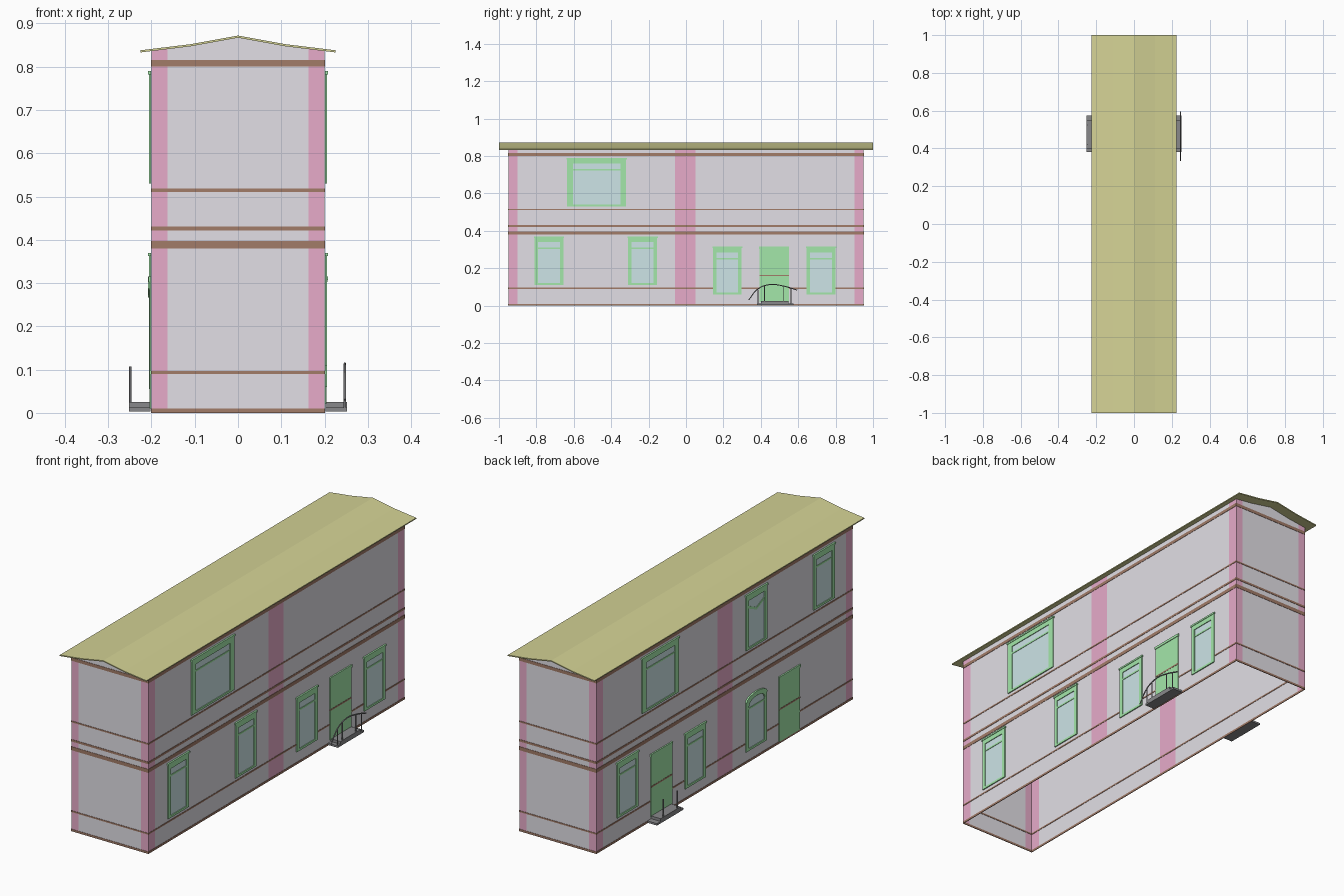
import bpy, bmesh, math

if "Cube" in bpy.data.objects:
    bpy.data.objects.remove(bpy.data.objects["Cube"])


def mat(name, r, g, b):
    m = bpy.data.materials.new(name)
    m.diffuse_color = (r, g, b, 1)
    m.use_nodes = True
    m.node_tree.nodes["Principled BSDF"].inputs["Base Color"].default_value = m.diffuse_color
    return m


PLASTER = mat("plaster", .76, .74, .79)
PINK = mat("pink", .80, .41, .59)
BROWN = mat("brown", .36, .20, .14)
GREEN = mat("green", .37, .80, .40)
GLASS = mat("glass", .61, .78, .80)
OLIVE = mat("olive", .66, .65, .30)
DARK = mat("iron", .25, .25, .26)


def finish(name, bm, material):
    bmesh.ops.recalc_face_normals(bm, faces=bm.faces)
    me = bpy.data.meshes.new(name)
    bm.to_mesh(me)
    bm.free()
    me.materials.append(material)
    ob = bpy.data.objects.new(name, me)
    bpy.context.collection.objects.link(ob)
    return ob


def add_prism(bm, pts, d0, d1, axis):
    """Extrude a 2D outline between d0 and d1 along x (outline y,z) or y (outline x,z)."""
    put = (lambda p, d: (d, p[0], p[1])) if axis == 'x' else (lambda p, d: (p[0], d, p[1]))
    a = [bm.verts.new(put(p, d0)) for p in pts]
    b = [bm.verts.new(put(p, d1)) for p in pts]
    bm.faces.new(a)
    bm.faces.new(b[::-1])
    n = len(pts)
    for i in range(n):
        bm.faces.new((a[i], b[i], b[(i + 1) % n], a[(i + 1) % n]))


def add_box(bm, x0, x1, y0, y1, z0, z1):
    add_prism(bm, [(y0, z0), (y1, z0), (y1, z1), (y0, z1)], x0, x1, 'x')


W, L = .2, .95
ROOF = [(0, .872), (.11, .852), (.225, .838)]


def roof_z(x):
    x = abs(x)
    (x0, z0), (x1, z1) = (ROOF[0], ROOF[1]) if x < .11 else (ROOF[1], ROOF[2])
    return z0 + (z1 - z0) * (x - x0) / (x1 - x0) - .003


# walls and pilasters: single-sheet strips around an open-bottomed shell
xs = [-.2, -.163, -.11, 0, .11, .163, .2]
ys = [-.95, -.9, -.058, .052, .9, .95]
wall, pil = bmesh.new(), bmesh.new()


def strip(bm, p, q):
    bm.faces.new([bm.verts.new(v) for v in (
        (*p, 0), (*q, 0), (*q, roof_z(q[0])), (*p, roof_z(p[0])))])


for s in (-1, 1):
    for i in range(6):
        strip(pil if i in (0, 5) else wall, (xs[i], s * L), (xs[i + 1], s * L))
    for i in range(5):
        strip(pil if i % 2 == 0 else wall, (s * W, ys[i]), (s * W, ys[i + 1]))
for bm in (wall, pil):
    bmesh.ops.remove_doubles(bm, verts=bm.verts, dist=1e-5)
finish("walls", wall, PLASTER)
finish("pilasters", pil, PINK)

# brown string courses around the building
for name, z0, z1 in (("base_band", 0, .01), ("plinth_band", .09, .097),
                     ("floor_band_low", .38, .397), ("floor_band_high", .421, .431),
                     ("sill_band", .511, .518), ("eaves_band", .80, .815)):
    bm = bmesh.new()
    t = .0015
    for s in (-1, 1):
        add_box(bm, s * W - t, s * W + t, -L - t, L + t, z0, z1)
        add_box(bm, -W, W, s * L - t, s * L + t, z0, z1)
    finish(name, bm, BROWN)

# thin roof with a slight bend on each slope
top = [(-x, z) for x, z in ROOF[:0:-1]] + ROOF
bm = bmesh.new()
add_prism(bm, top + [(x, z - .005) for x, z in reversed(top)], -1, 1, 'y')
finish("roof", bm, OLIVE)


def window(name, s, y0, y1, z0, z1, style="plain"):
    w = .03 if y1 - y0 > .2 else .019
    head = .03
    x0, x1, x2 = s * .2005, s * .2055, s * .208
    ym = (y0 + y1) / 2
    bm = bmesh.new()
    zs = z1 - .028 if style == "arch" else z1 - head
    add_box(bm, x0, x1, y0, y0 + w, z0, zs)
    add_box(bm, x0, x1, y1 - w, y1, z0, zs)
    add_box(bm, x0, x1, y0 + w, y1 - w, z0, z0 + .01)
    tz = z1 - .068
    if style == "arch":
        # curved head made of an outer and an inner arc
        arc = [(ym - (y1 - y0) / 2 * math.cos(math.pi * i / 8),
                zs + .028 * math.sin(math.pi * i / 8)) for i in range(9)]
        inner = [(ym + (y - ym) * .75, z - .02) for y, z in arc]
        add_prism(bm, arc + inner[::-1], x0, x2, 'x')
    else:
        add_box(bm, x0, x1, y0, y1, zs, z1 - .008)
        add_box(bm, x0, x2, y0 - .004, y1 + .004, z1 - .008, z1)
    if style == "vee":
        add_prism(bm, [(y0 + w, tz + .012), (ym, tz - .015), (y1 - w, tz + .012),
                       (y1 - w, tz), (ym, tz - .027), (y0 + w, tz)], x0, s * .204, 'x')
    else:
        add_box(bm, x0, s * .204, y0 + w, y1 - w, tz, tz + .008)
    finish(name + "_frame", bm, GREEN)
    bm = bmesh.new()
    add_box(bm, x0, s * .202, y0 + w, y1 - w, z0 + .01, z1 - .026)
    finish(name + "_glass", bm, GLASS)


def door(name, s, y0, y1, z0, z1):
    bm = bmesh.new()
    add_box(bm, s * .2005, s * .204, y0, y1, z0, z1 - .012)
    add_box(bm, s * .2005, s * .207, y0 - .002, y1 + .002, z1 - .012, z1)
    finish(name, bm, GREEN)
    bm = bmesh.new()
    add_box(bm, s * .2005, s * .205, y0, y1, .158, .165)
    finish(name + "_rail", bm, BROWN)


# right side openings
window("right_upper_window", 1, -.635, -.32, .53, .79)
window("right_window_a", 1, -.81, -.655, .11, .37)
window("right_window_b", 1, -.31, -.155, .11, .37)
window("right_window_c", 1, .145, .298, .06, .315)
window("right_window_d", 1, .645, .80, .06, .315)
door("right_door", 1, .393, .55, .02, .315)

# left side openings
window("left_upper_window_wide", -1, .345, .615, .53, .79)
window("left_upper_window_vee", -1, -.31, -.155, .53, .79, "vee")
window("left_upper_window_end", -1, -.81, -.655, .53, .79)
window("left_window_a", -1, .645, .80, .11, .37)
window("left_window_b", -1, .145, .298, .055, .315)
window("left_window_arched", -1, -.308, -.153, .055, .315, "arch")
door("left_door", -1, .393, .55, .02, .315)
door("left_plain_door", -1, -.555, -.40, .01, .315)

# entrance steps: wide lower tread and raised landing
for side, s in (("left", -1), ("right", 1)):
    bm = bmesh.new()
    add_box(bm, s * .202, s * .252, .38, .575, .003, .012)
    add_box(bm, s * .202, s * .252, .40, .548, .012, .025)
    finish(side + "_steps", bm, DARK)


def rod(name, pts, smooth=False):
    cu = bpy.data.curves.new(name, 'CURVE')
    cu.dimensions = '3D'
    cu.bevel_depth = .003
    cu.bevel_resolution = 1
    cu.use_fill_caps = True
    cu.resolution_u = 5
    sp = cu.splines.new('BEZIER' if smooth else 'POLY')
    if smooth:
        sp.bezier_points.add(len(pts) - 1)
        for bp, p in zip(sp.bezier_points, pts):
            bp.co = p
            bp.handle_left_type = bp.handle_right_type = 'AUTO'
    else:
        sp.points.add(len(pts) - 1)
        for sp_pt, p in zip(sp.points, pts):
            sp_pt.co = (*p, 1)
    cu.materials.append(DARK)
    bpy.context.collection.objects.link(bpy.data.objects.new(name, cu))


# arched handrail on the right, short posts on the left
rod("right_handrail", [(.247, y, z) for y, z in (
    (.335, .03), (.385, .09), (.45, .113), (.52, .105), (.595, .083))], True)
for i, (y, z0, z1) in enumerate(((.385, .005, .085), (.42, .02, .105), (.52, .02, .103), (.562, .005, .093))):
    rod(f"right_rail_post_{i}", [(.247, y, z0), (.247, y, z1)])
for i, y in enumerate((.42, .525)):
    rod(f"left_rail_post_{i}", [(-.249, y, .02), (-.249, y, .107)])
